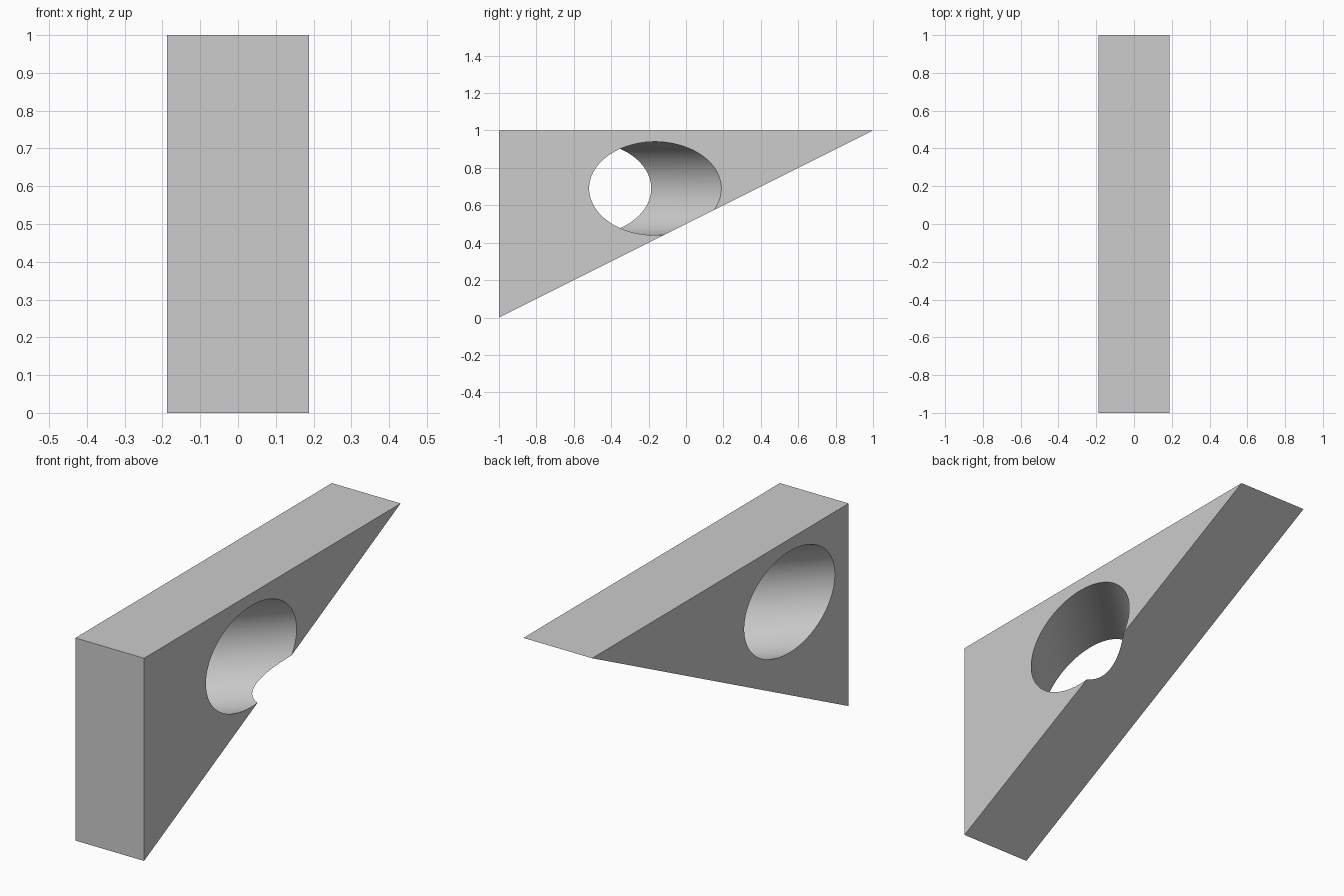
import bpy
import bmesh
import math

cube = bpy.data.objects.get("Cube")
if cube:
    bpy.data.objects.remove(cube, do_unlink=True)

HALF_WIDTH = 0.1875
HOLE_RADIUS = 0.25

# Single light grey material
grey = bpy.data.materials.new("light_grey")
grey.use_nodes = True
colour = (0.604, 0.604, 0.604, 1)
grey.diffuse_color = colour
grey.node_tree.nodes["Principled BSDF"].inputs["Base Color"].default_value = colour

# Wedge: triangular side profile extruded across the width
bm = bmesh.new()
profile = [(-1, 0), (1, 1), (-1, 1)]
face = bm.faces.new([bm.verts.new((-HALF_WIDTH, y, z)) for y, z in profile])
extruded = bmesh.ops.extrude_face_region(bm, geom=[face])["geom"]
bmesh.ops.translate(bm, vec=(2 * HALF_WIDTH, 0, 0),
                    verts=[v for v in extruded if isinstance(v, bmesh.types.BMVert)])
bmesh.ops.recalc_face_normals(bm, faces=bm.faces)
mesh = bpy.data.meshes.new("wedge_block")
bm.to_mesh(mesh)
bm.free()
mesh.materials.append(grey)
wedge = bpy.data.objects.new("wedge_block", mesh)
bpy.context.collection.objects.link(wedge)

# Round hole bored diagonally, 45 degrees to the side faces
bpy.ops.mesh.primitive_cylinder_add(
    vertices=128, radius=HOLE_RADIUS, depth=3, location=(0, -0.352, 0.69),
    rotation=(math.pi / 2, 0, -math.pi / 4))
cutter = bpy.context.object
cutter.name = "hole_cutter"
cutter.hide_render = True
cutter.data.materials.append(grey)

bore = wedge.modifiers.new("diagonal_hole", 'BOOLEAN')
bore.operation = 'DIFFERENCE'
bore.solver = 'EXACT'
bore.object = cutter

bpy.ops.object.select_all(action='DESELECT')
wedge.select_set(True)
bpy.context.view_layer.objects.active = wedge
bpy.ops.object.modifier_apply(modifier=bore.name)
bpy.data.objects.remove(cutter, do_unlink=True)

# Smooth bore wall, crisp outer edges
bpy.ops.object.shade_smooth_by_angle(angle=math.radians(20))
